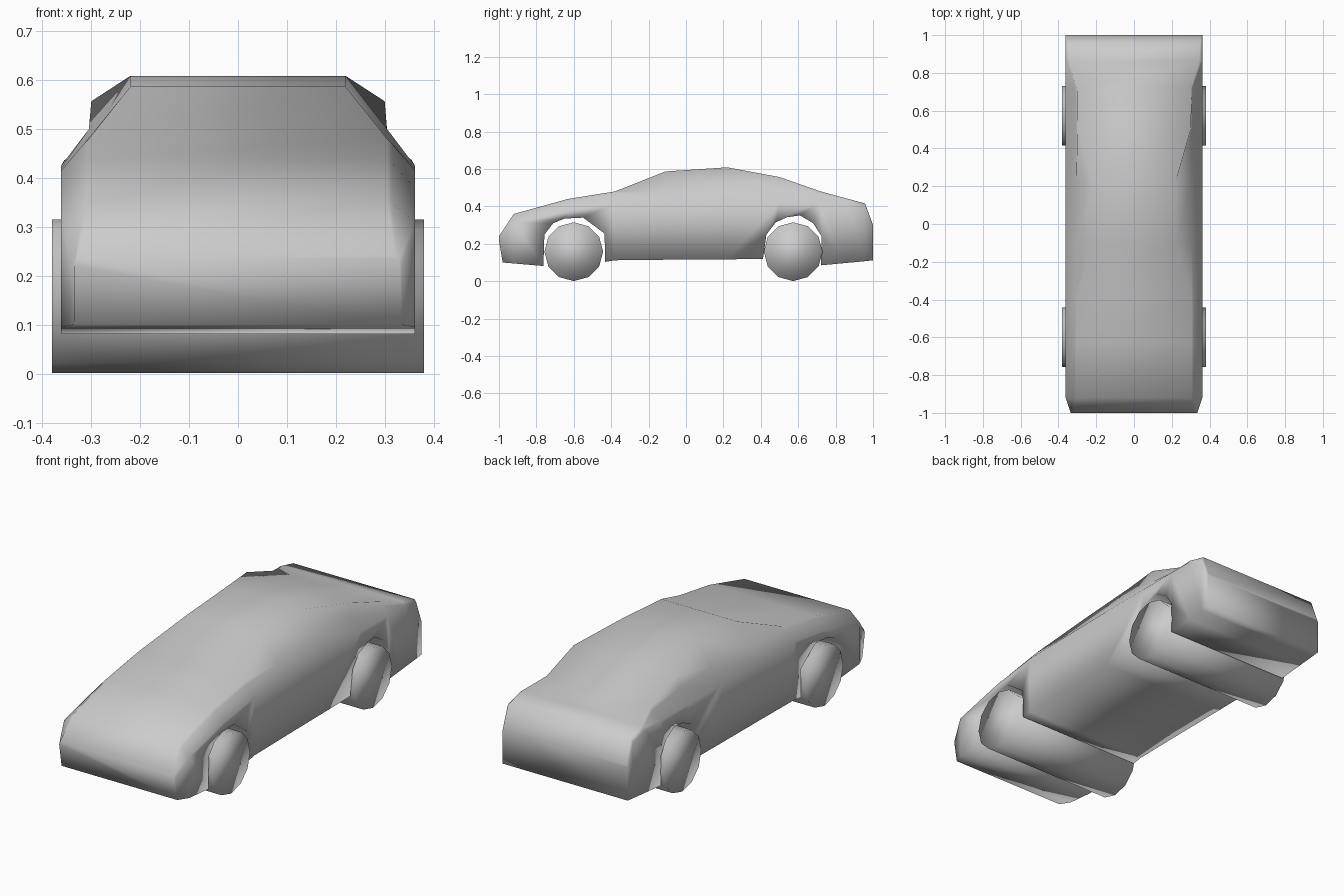
import bpy, bmesh, math
from mathutils import Matrix

if "Cube" in bpy.data.objects:
    bpy.data.objects.remove(bpy.data.objects["Cube"])


def make_object(name, bm):
    bmesh.ops.recalc_face_normals(bm, faces=bm.faces[:])
    me = bpy.data.meshes.new(name)
    bm.to_mesh(me)
    bm.free()
    ob = bpy.data.objects.new(name, me)
    bpy.context.collection.objects.link(ob)
    return ob


# Body stations, front to back:
# y, roof z, roof edge x, belt z, belt x, shoulder z, side x, floor y, floor z
stations = [
    (-1.00, .24, .320, .235, .330, .220, .335, -.98, .10),
    (-.92, .36, .305, .350, .315, .310, .362, -.92, .095),
    (-.63, .44, .305, .430, .315, .380, .362, -.63, .07),
    (-.38, .48, .305, .470, .315, .415, .362, -.38, .112),
    (-.11, .587, .22, .475, .305, .420, .362, -.11, .115),
    (.22, .609, .22, .500, .305, .425, .362, .22, .117),
    (.50, .557, .300, .490, .305, .425, .362, .50, .12),
    (.72, .48, .302, .460, .308, .425, .362, .72, .085),
    (.86, .442, .345, .437, .355, .425, .362, .86, .098),
    (.957, .416, .350, .410, .357, .400, .362, .957, .107),
    (1.00, .30, .350, .295, .357, .285, .362, 1.0, .112),
]

bm = bmesh.new()
rings = []
for y, zr, xr, zb, xb, zs, xs, yf, zf in stations:
    half = [(xr, y, zr), (xb, y, zb), (xs, y, zs), (xs, yf, zf)]
    ring = half + [(-x, a, z) for x, a, z in reversed(half)]
    rings.append([bm.verts.new(p) for p in ring])
for a, b in zip(rings, rings[1:]):
    for i in range(8):
        j = (i + 1) % 8
        bm.faces.new((a[i], a[j], b[j], b[i]))
bm.faces.new(rings[0])
bm.faces.new(rings[-1])
body = make_object("car_body", bm)

# Wheel arches cut through the full width
arches = {
    "front": [(-.765, 0), (-.757, .25), (-.71, .31), (-.65, .335), (-.55, .34),
              (-.435, .255), (-.432, 0)],
    "rear": [(.395, 0), (.43, .25), (.48, .315), (.54, .342), (.61, .352),
             (.68, .31), (.725, .24), (.72, 0)],
}
for name, profile in arches.items():
    bm = bmesh.new()
    face = bm.faces.new([bm.verts.new((-.6, y, z)) for y, z in profile])
    ext = bmesh.ops.extrude_face_region(bm, geom=[face])
    moved = [v for v in ext["geom"] if isinstance(v, bmesh.types.BMVert)]
    bmesh.ops.translate(bm, verts=moved, vec=(1.2, 0, 0))
    cutter = make_object(name + "_arch_cutter", bm)
    mod = body.modifiers.new(name + "_arch", "BOOLEAN")
    mod.operation, mod.object, mod.solver = "DIFFERENCE", cutter, "EXACT"
    bpy.context.view_layer.objects.active = body
    bpy.ops.object.modifier_apply(modifier=mod.name)
    bpy.data.objects.remove(cutter)

# Full-width wheel rollers
wheels = []
for name, y in (("front_wheels", -.6), ("rear_wheels", .573)):
    bm = bmesh.new()
    bmesh.ops.create_cone(
        bm, cap_ends=True, segments=12, radius1=.157, radius2=.157, depth=.76,
        matrix=Matrix.Translation((0, y, .158)) @ Matrix.Rotation(math.pi / 2, 4, "Y"))
    wheels.append(make_object(name, bm))

for ob in [body] + wheels:
    for p in ob.data.polygons:
        p.use_smooth = True
